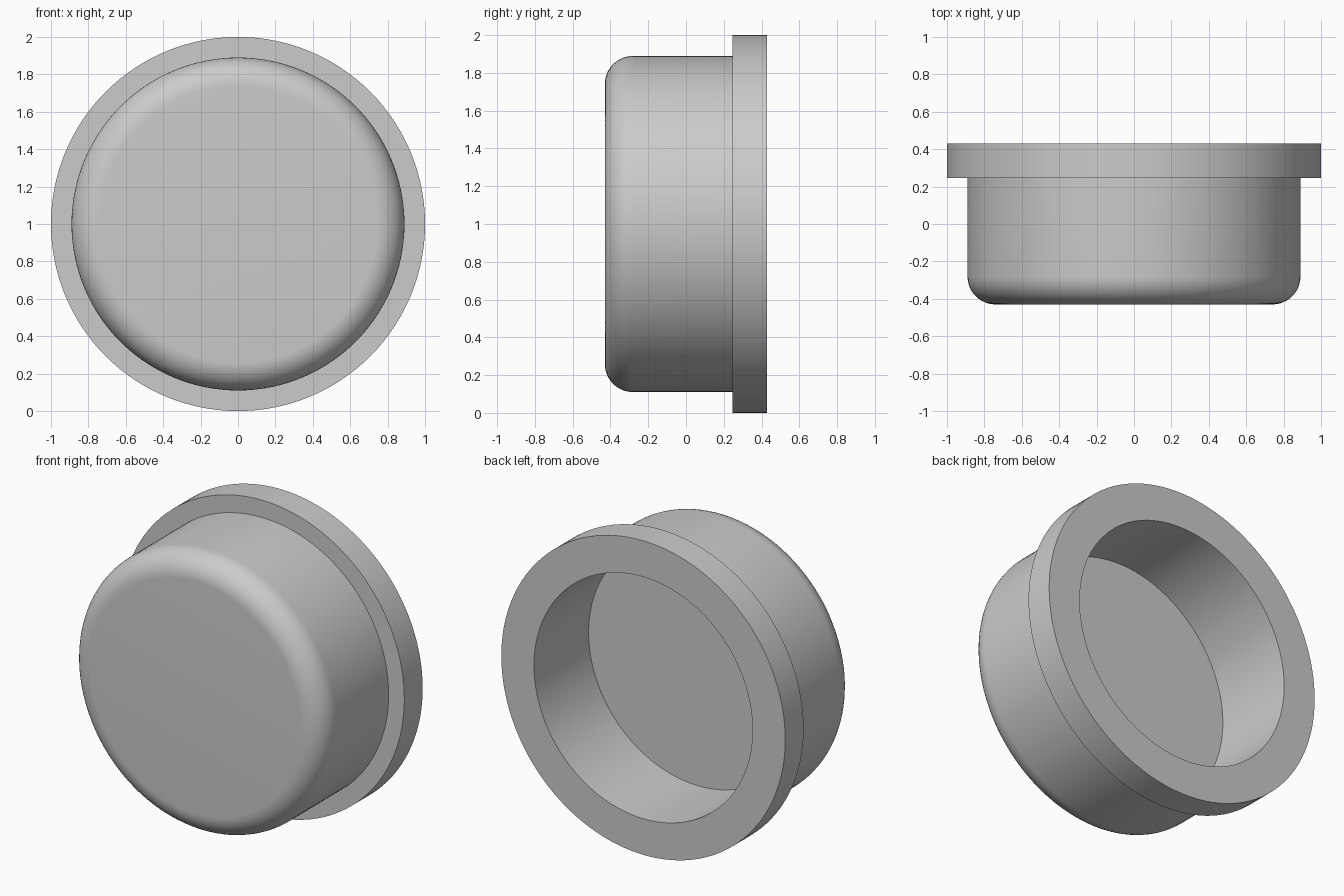
import bpy
import bmesh
from math import cos, sin, pi, radians
from mathutils import Vector

cube = bpy.data.objects.get("Cube")
if cube:
    bpy.data.objects.remove(cube)

# Overall sizes
CENTRE = Vector((0, 0, 1))
FRONT, BACK, STEP = -0.43, 0.43, 0.245
FLANGE_R, CUP_R, BORE_R = 1.0, 0.89, 0.77
FLOOR = -0.12
FILLET, FILLET_STEPS = 0.15, 12
SIDES = 128

# Single grey material
grey = bpy.data.materials.new("plain grey")
grey.use_nodes = True
colour = (0.6, 0.6, 0.6, 1)
grey.diffuse_color = colour
grey.node_tree.nodes["Principled BSDF"].inputs["Base Color"].default_value = colour


def lathe(name, profile):
    """Revolve (radius, y) points about the front-to-back axis."""
    bm = bmesh.new()
    verts = [bm.verts.new(CENTRE + Vector((r, y, 0))) for r, y in profile]
    edges = [bm.edges.new(pair) for pair in zip(verts, verts[1:])]
    bmesh.ops.spin(bm, geom=verts + edges, cent=CENTRE, axis=(0, 1, 0),
                   angle=2 * pi, steps=SIDES, use_merge=True)
    bmesh.ops.remove_doubles(bm, verts=bm.verts, dist=1e-5)
    bmesh.ops.recalc_face_normals(bm, faces=bm.faces)
    mesh = bpy.data.meshes.new(name)
    bm.to_mesh(mesh)
    bm.free()
    mesh.materials.append(grey)
    obj = bpy.data.objects.new(name, mesh)
    bpy.context.collection.objects.link(obj)
    bpy.ops.object.select_all(action="DESELECT")
    obj.select_set(True)
    bpy.context.view_layer.objects.active = obj
    bpy.ops.object.shade_smooth_by_angle(angle=radians(30))
    return obj


# Rounded front edge of the cup
fillet = []
for i in range(FILLET_STEPS + 1):
    a = pi / 2 * i / FILLET_STEPS
    fillet.append((CUP_R - FILLET + FILLET * sin(a),
                   FRONT + FILLET - FILLET * cos(a)))

# Closed front, cup wall, flange, then the blind bore at the back
lathe("flanged_cap", [(0, FRONT)] + fillet + [
    (CUP_R, STEP), (FLANGE_R, STEP), (FLANGE_R, BACK),
    (BORE_R, BACK), (BORE_R, FLOOR), (0, FLOOR)])
